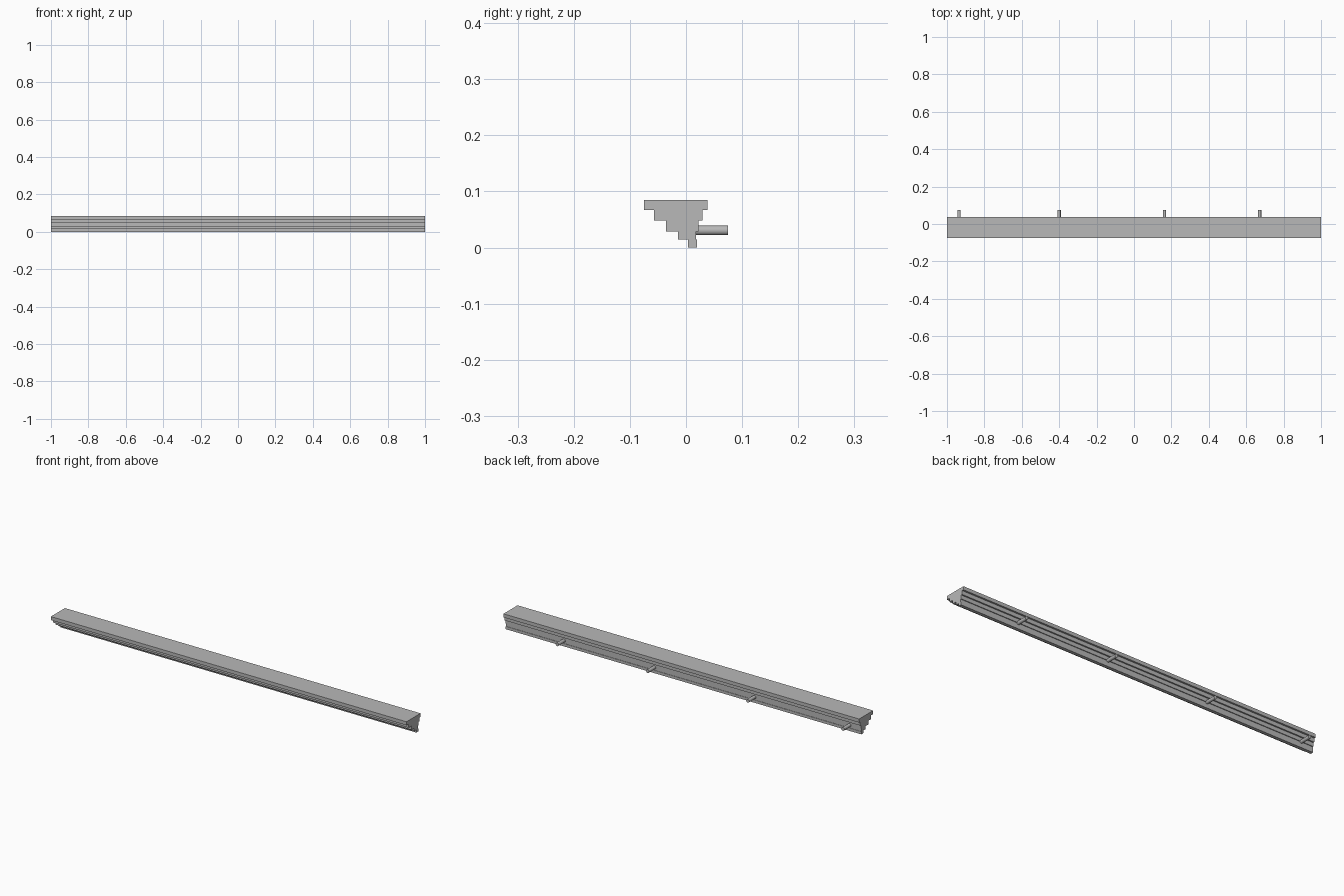
import bpy
import bmesh
import math

cube = bpy.data.objects.get("Cube")
if cube:
    bpy.data.objects.remove(cube, do_unlink=True)

grey = bpy.data.materials.new("plain grey")
grey.use_nodes = True
grey.diffuse_color = (0.48, 0.48, 0.48, 1)
grey.node_tree.nodes["Principled BSDF"].inputs["Base Color"].default_value = (0.48, 0.48, 0.48, 1)

# Stepped section: (front y, back y, bottom z, top z) of each tier
TOP = 0.085
tiers = [
    (0.004, 0.020, 0.0, 0.014),
    (-0.014, 0.018, 0.014, 0.029),
    (-0.036, 0.022, 0.029, 0.048),
    (-0.057, 0.029, 0.048, 0.067),
    (-0.075, 0.038, 0.067, TOP),
]
front = [(f, z) for f, b, lo, hi in tiers for z in (lo, hi)]
back = [(b, z) for f, b, lo, hi in tiers for z in (lo, hi)]
outline = front + back[::-1]

# Moulding: the section extruded along its length
bm = bmesh.new()
section = bm.faces.new([bm.verts.new((-1, y, z)) for y, z in outline])
swept = bmesh.ops.extrude_face_region(bm, geom=[section], use_keep_orig=True)
moved = [v for v in swept["geom"] if isinstance(v, bmesh.types.BMVert)]
bmesh.ops.translate(bm, verts=moved, vec=(2, 0, 0))
bmesh.ops.recalc_face_normals(bm, faces=bm.faces)
mesh = bpy.data.meshes.new("cornice_moulding")
bm.to_mesh(mesh)
bm.free()
mesh.materials.append(grey)
moulding = bpy.data.objects.new("cornice_moulding", mesh)
bpy.context.collection.objects.link(moulding)

# Mounting pegs along the back
for i, x in enumerate((-0.935, -0.40, 0.163, 0.672)):
    bpy.ops.mesh.primitive_cylinder_add(
        vertices=32, radius=0.0085, depth=0.057,
        location=(x, 0.0465, 0.0305), rotation=(math.pi / 2, 0, 0))
    peg = bpy.context.object
    peg.name = f"mounting_peg_{i + 1}"
    peg.data.materials.append(grey)
    bpy.ops.object.shade_smooth_by_angle(angle=math.radians(30))
